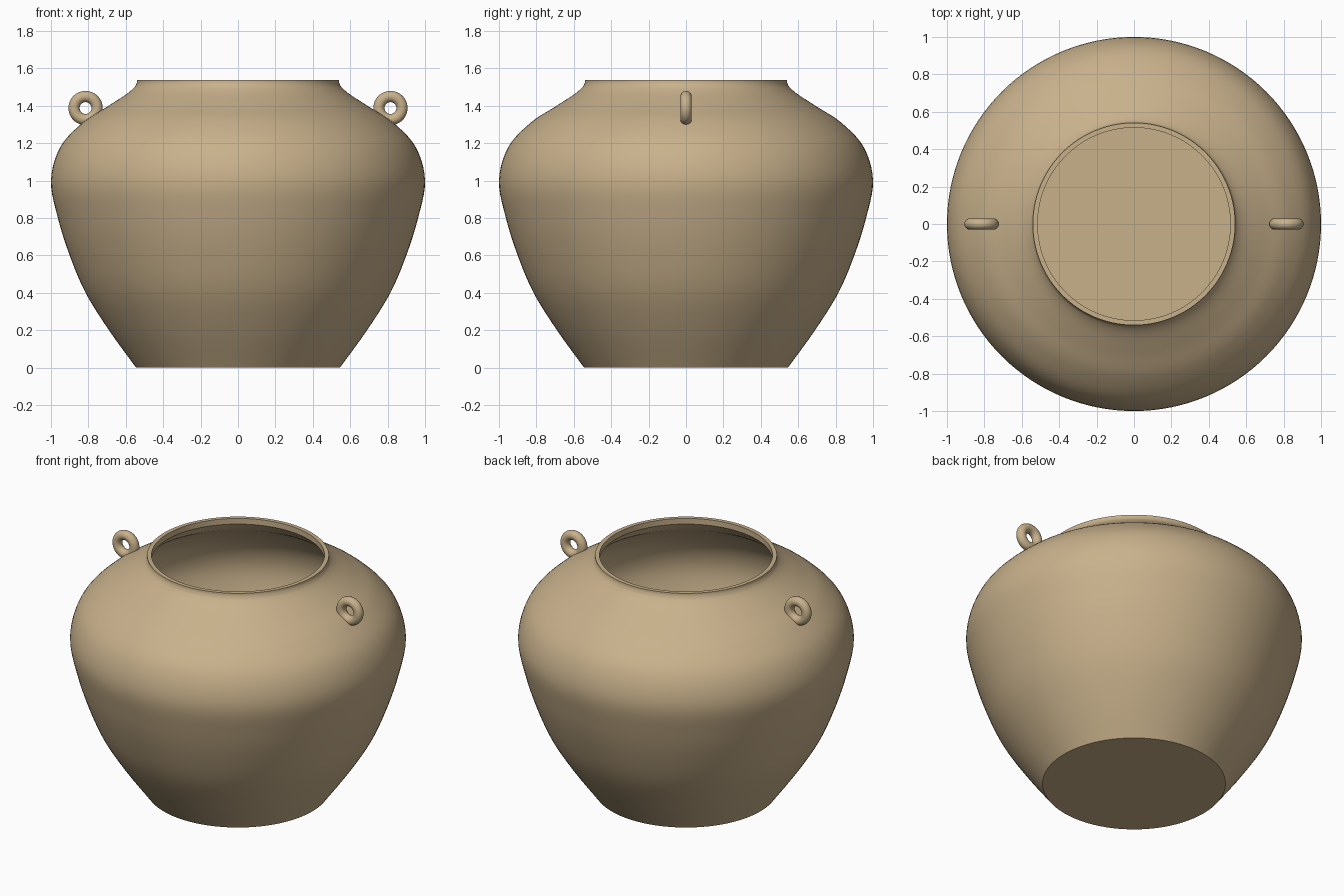
import bpy, bmesh, math
from mathutils import Vector

if "Cube" in bpy.data.objects:
    bpy.data.objects.remove(bpy.data.objects["Cube"])

clay = bpy.data.materials.new("tan clay")
clay.diffuse_color = (0.58, 0.44, 0.26, 1)
clay.use_nodes = True
clay.node_tree.nodes["Principled BSDF"].inputs["Base Color"].default_value = clay.diffuse_color
SEGMENTS = 128


def smooth_curve(pts, steps=5):
    """Catmull-Rom curve through (radius, height) points."""
    p = [Vector(q) for q in pts]
    p = [2 * p[0] - p[1]] + p + [2 * p[-1] - p[-2]]
    out = []
    for i in range(1, len(p) - 2):
        a, b, c, d = p[i - 1:i + 3]
        for s in range(steps):
            t = s / steps
            out.append(0.5 * (2 * b + (c - a) * t + (2 * a - 5 * b + 4 * c - d) * t ** 2
                              + (3 * b - a - 3 * c + d) * t ** 3))
    return out + [p[-2]]


def lathe(name, profile):
    """Spin a profile round z and cap both ends (at the axis)."""
    bm = bmesh.new()
    rings = []
    for r, z in profile:
        rings.append([bm.verts.new((r * math.cos(a), r * math.sin(a), z))
                      for a in (2 * math.pi * k / SEGMENTS for k in range(SEGMENTS))])
    for lo, hi in zip(rings, rings[1:]):
        for k in range(SEGMENTS):
            j = (k + 1) % SEGMENTS
            bm.faces.new((lo[k], lo[j], hi[j], hi[k]))
    bm.faces.new(rings[0][::-1])
    bm.faces.new(rings[-1])
    bmesh.ops.recalc_face_normals(bm, faces=bm.faces)
    me = bpy.data.meshes.new(name)
    bm.to_mesh(me)
    bm.free()
    ob = bpy.data.objects.new(name, me)
    bpy.context.collection.objects.link(ob)
    return ob


def finish(ob):
    ob.data.materials.append(clay)
    bpy.ops.object.select_all(action='DESELECT')
    ob.select_set(True)
    bpy.context.view_layer.objects.active = ob
    bpy.ops.object.shade_smooth_by_angle(angle=math.radians(35))


# Jar body: outer wall, lip, inner wall and floor in one closed profile
outer = smooth_curve([(0.545, 0), (0.69, 0.2), (0.815, 0.4), (0.9, 0.6), (0.963, 0.8),
                      (1.0, 1.0), (0.95, 1.18), (0.83, 1.31), (0.70, 1.395),
                      (0.60, 1.46), (0.555, 1.498), (0.541, 1.522)])
lip = [(0.541, 1.537), (0.515, 1.537)]
inner = smooth_curve([(0.515, 1.50), (0.58, 1.435), (0.685, 1.37), (0.81, 1.285),
                      (0.925, 1.165), (0.97, 1.0), (0.934, 0.8), (0.87, 0.6),
                      (0.786, 0.4), (0.66, 0.2), (0.54, 0.03)])
finish(lathe("jar_body", outer + lip + inner))

# Ring lugs on both shoulders
for side, label in ((-1, "left"), (1, "right")):
    bpy.ops.mesh.primitive_torus_add(major_segments=48, minor_segments=20,
                                     major_radius=0.0615, minor_radius=0.03,
                                     location=(side * 0.815, 0, 1.388),
                                     rotation=(math.pi / 2, 0, 0))
    lug = bpy.context.object
    lug.name = label + "_lug"
    finish(lug)
